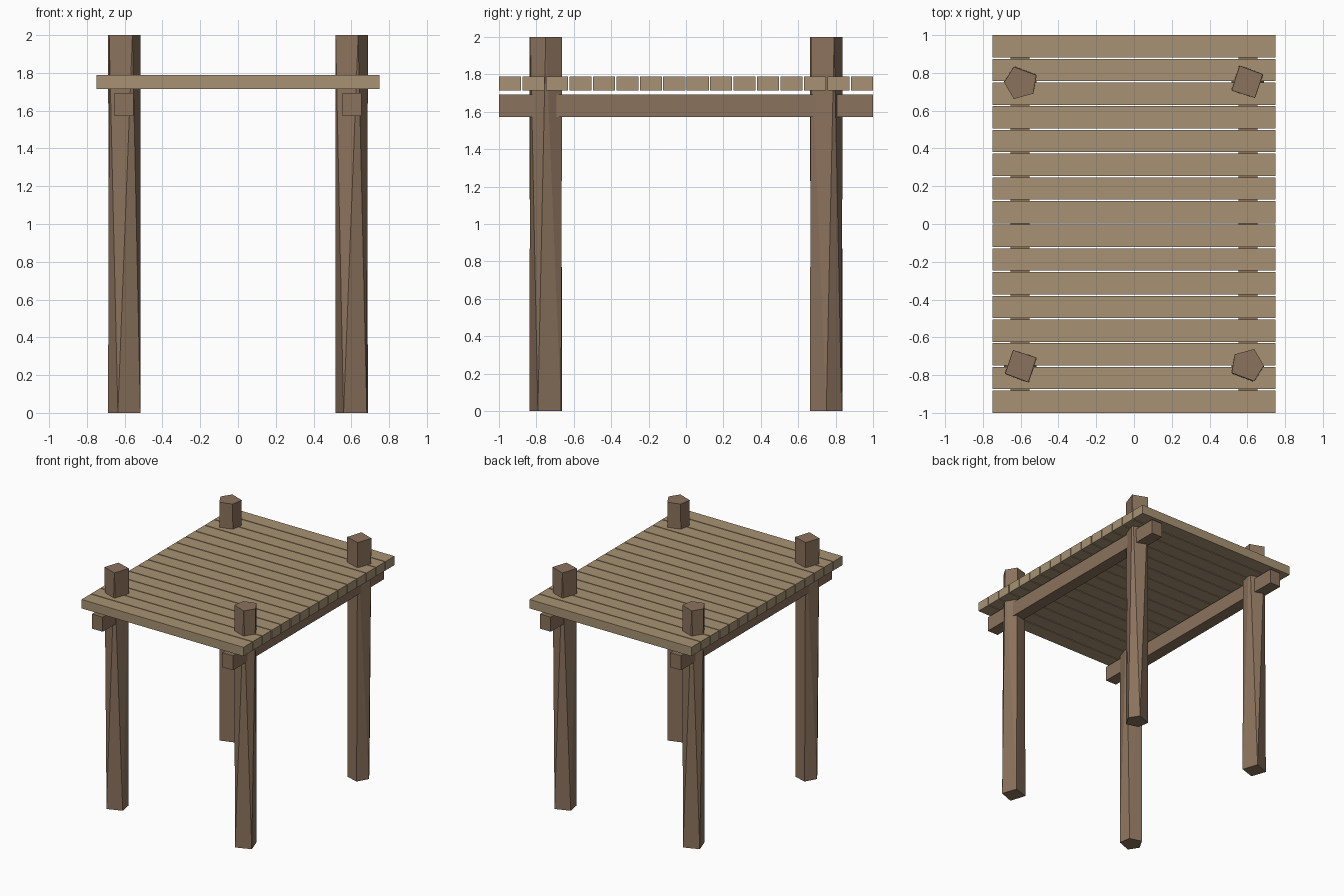
import bpy, bmesh

if "Cube" in bpy.data.objects:
    bpy.data.objects.remove(bpy.data.objects["Cube"])


def material(name, color):
    m = bpy.data.materials.new(name)
    m.diffuse_color = (*color, 1)
    m.use_nodes = True
    m.node_tree.nodes["Principled BSDF"].inputs["Base Color"].default_value = m.diffuse_color
    return m


DARK = material("dark_wood", (0.26, 0.17, 0.11))
LIGHT = material("light_wood", (0.39, 0.29, 0.175))


def finish(name, bm, mat):
    bmesh.ops.recalc_face_normals(bm, faces=bm.faces)
    me = bpy.data.meshes.new(name)
    bm.to_mesh(me)
    bm.free()
    me.materials.append(mat)
    ob = bpy.data.objects.new(name, me)
    bpy.context.collection.objects.link(ob)
    return ob


def box(name, center, size, mat):
    bm = bmesh.new()
    bmesh.ops.create_cube(bm, size=1)
    for v in bm.verts:
        v.co = [c + v.co[i] * size[i] for i, c in enumerate(center)]
    return finish(name, bm, mat)


# Hewn post: four-sided at one end, five-sided at the other, faceted between
QUAD = [(-0.041, 0.088), (0.082, 0.042), (0.04, -0.082), (-0.083, -0.043)]
PENT = [(0.088, 0), (0.036, -0.088), (-0.066, -0.06), (-0.083, 0.038), (0.036, 0.082)]


def post(name, x, y, turn, flip):
    bm = bmesh.new()
    for ring, top in ((PENT, False), (QUAD, True)):
        for px, py in ring:
            f = -1 if flip else 1
            bm.verts.new((x + turn * px, y + turn * f * py, 2 if top != flip else 0))
    bmesh.ops.convex_hull(bm, input=bm.verts)
    bmesh.ops.dissolve_limit(bm, angle_limit=0.005, verts=bm.verts, edges=bm.edges)
    return finish(name, bm, DARK)


post("back_right_post", 0.6, 0.75, 1, False)
post("front_left_post", -0.6, -0.75, -1, False)
post("front_right_post", 0.6, -0.75, 1, True)
post("back_left_post", -0.6, 0.75, -1, True)

# Long beams under the deck
for side, x in (("left", -0.604), ("right", 0.604)):
    box(side + "_beam", (x, 0, 1.632), (0.1, 2, 0.122), DARK)

# Deck planks
N, W = 16, 0.118
for i in range(N):
    y = -1 + W / 2 + i * (2 - W) / (N - 1)
    box(f"deck_plank_{i + 1}", (0, y, 1.752), (1.5, W, 0.075), LIGHT)
